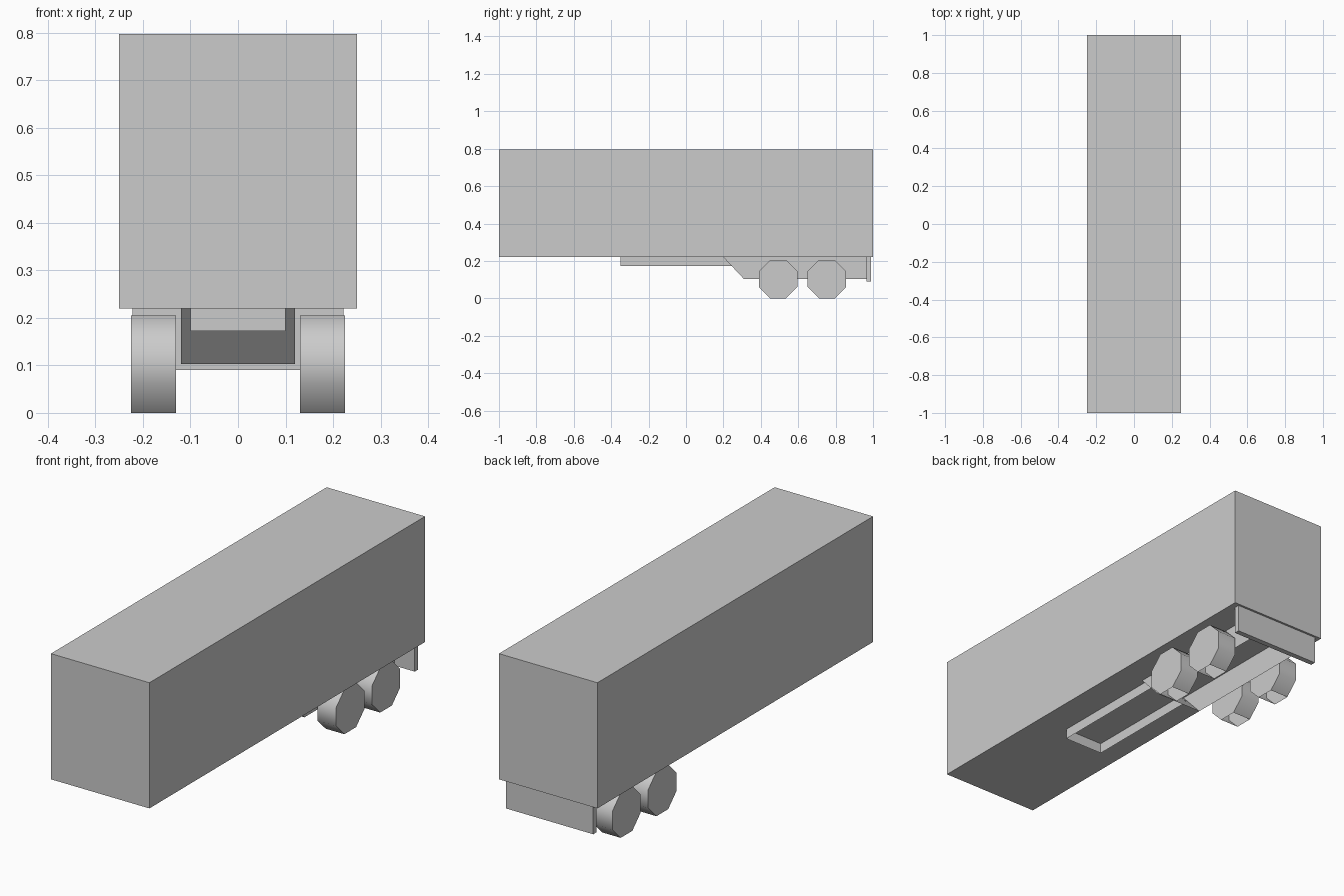
import bpy, bmesh, math

default = bpy.data.objects.get("Cube")
if default:
    bpy.data.objects.remove(default, do_unlink=True)

# One plain grey for everything
grey = bpy.data.materials.new("plain_grey")
grey.use_nodes = True
grey.diffuse_color = (0.6, 0.6, 0.6, 1)
grey.node_tree.nodes["Principled BSDF"].inputs["Base Color"].default_value = (0.6, 0.6, 0.6, 1)


def finish(name, bm):
    mesh = bpy.data.meshes.new(name)
    bm.to_mesh(mesh)
    bm.free()
    mesh.materials.append(grey)
    obj = bpy.data.objects.new(name, mesh)
    bpy.context.collection.objects.link(obj)
    return obj


def box(name, low, high):
    bm = bmesh.new()
    bmesh.ops.create_cube(bm, size=1)
    for v in bm.verts:
        v.co = [a + (b - a) * (c + 0.5) for a, b, c in zip(low, high, v.co)]
    return finish(name, bm)


def sheet_frame(name, half, profile):
    """Two thin side plates from a (y, z) profile, joined across its first edge."""
    bm = bmesh.new()
    left = [bm.verts.new((half, y, z)) for y, z in profile]
    right = [bm.verts.new((-half, y, z)) for y, z in profile]
    bm.faces.new(left)
    bm.faces.new(right[::-1])
    bm.faces.new((left[1], left[0], right[0], right[1]))
    return finish(name, bm)


def wheel(name, side, y):
    """Eight-sided wheel with flats at top and bottom, open underneath."""
    inner, outer, radius = 0.13, 0.225, 0.1025
    bm = bmesh.new()
    bmesh.ops.create_cone(bm, cap_ends=True, segments=8, depth=outer - inner,
                          radius1=radius / math.cos(math.pi / 8),
                          radius2=radius / math.cos(math.pi / 8))
    # Turn the axis onto x, with a flat resting on the ground
    for v in bm.verts:
        turn = math.atan2(v.co.y, v.co.x)
        start = round((turn / (math.pi / 4)) * 2) / 2
        angle = (math.floor(start) + 0.5) * math.pi / 4
        r = radius / math.cos(math.pi / 8)
        v.co = (side * (inner + outer) / 2 + v.co.z,
                y + r * math.cos(angle), radius + r * math.sin(angle))
    bm.normal_update()
    bmesh.ops.recalc_face_normals(bm, faces=bm.faces)
    ground = [f for f in bm.faces if f.normal.z < -0.9]
    bmesh.ops.delete(bm, geom=ground, context='FACES_ONLY')
    obj = finish(name, bm)
    obj.data.shade_smooth()
    obj.data.set_sharp_from_angle(angle=math.radians(50))


# Cargo body and rear bumper
box("cargo_box", (-0.25, -1, 0.22), (0.25, 1, 0.797))
box("rear_bumper", (-0.222, 0.965, 0.09), (0.222, 0.99, 0.22))

# Thin open frames beneath the body
sheet_frame("front_subframe", 0.1,
            [(-0.35, 0.22), (-0.35, 0.172), (0.247, 0.172), (0.2, 0.22)])
sheet_frame("axle_subframe", 0.12,
            [(0.2, 0.22), (0.31, 0.103), (0.965, 0.103), (0.965, 0.22)])

# Two axles of wheels
for side, side_name in ((1, "left"), (-1, "right")):
    for y, axle in ((0.493, "front"), (0.753, "rear")):
        wheel(f"{axle}_{side_name}_wheel", side, y)
